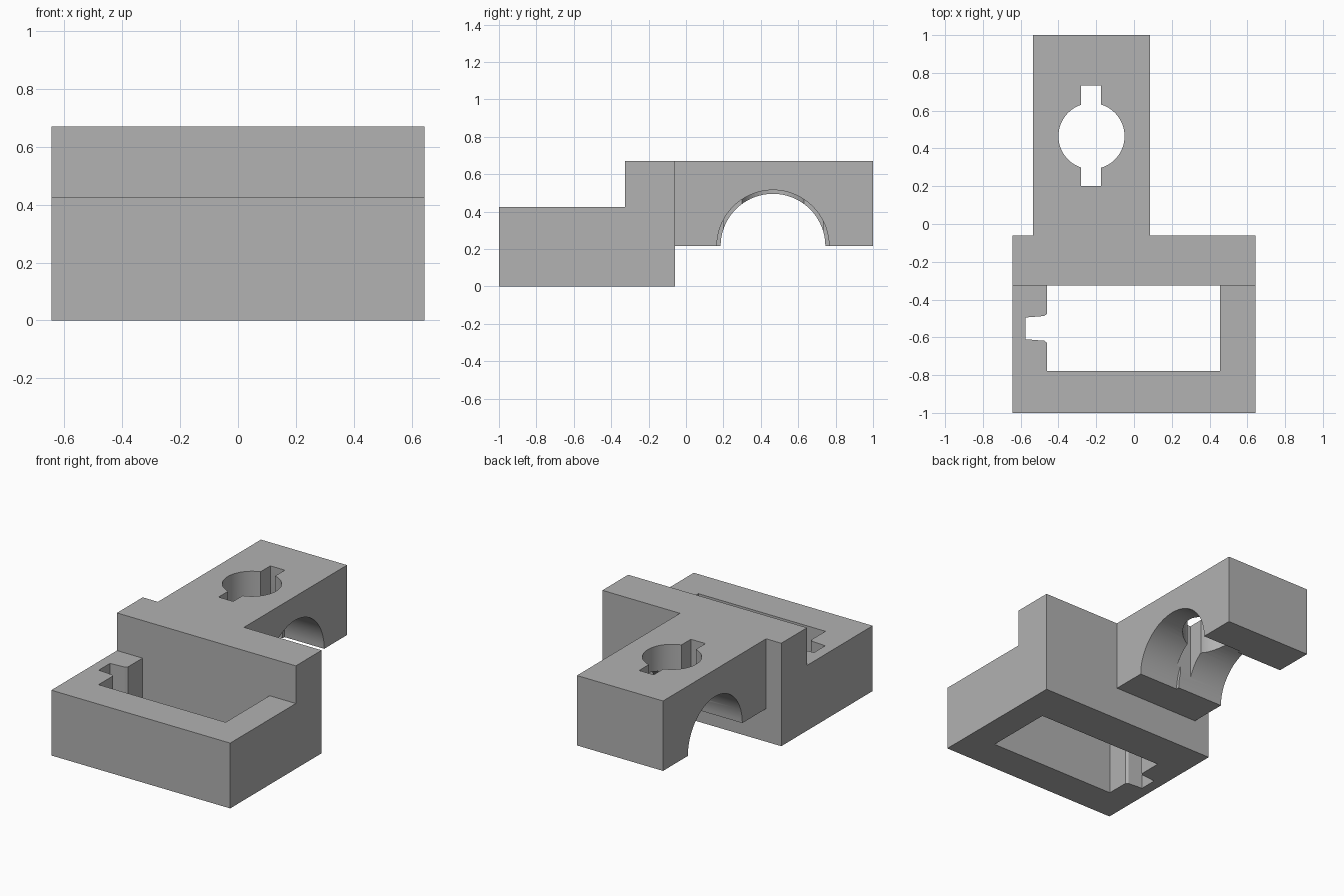
import bpy, bmesh, math
from mathutils import Vector

if "Cube" in bpy.data.objects:
    bpy.data.objects.remove(bpy.data.objects["Cube"], do_unlink=True)

grey = bpy.data.materials.new("plain grey")
grey.use_nodes = True
colour = (0.445, 0.445, 0.445, 1)
grey.diffuse_color = colour
grey.node_tree.nodes["Principled BSDF"].inputs["Base Color"].default_value = colour


def prism(name, outline, axis, low, high):
    """Extrude a closed outline: (y, z) points along x, or (x, y) points along z."""
    place = (lambda p: (low, p[0], p[1])) if axis == "x" else (lambda p: (p[0], p[1], low))
    step = Vector((high - low, 0, 0)) if axis == "x" else Vector((0, 0, high - low))
    bm = bmesh.new()
    face = bm.faces.new([bm.verts.new(place(p)) for p in outline])
    new = bmesh.ops.extrude_face_region(bm, geom=[face])["geom"]
    bmesh.ops.translate(bm, vec=step, verts=[v for v in new if isinstance(v, bmesh.types.BMVert)])
    bmesh.ops.recalc_face_normals(bm, faces=bm.faces)
    mesh = bpy.data.meshes.new(name)
    bm.to_mesh(mesh)
    bm.free()
    mesh.materials.append(grey)
    obj = bpy.data.objects.new(name, mesh)
    bpy.context.collection.objects.link(obj)
    return obj


def rect(a0, b0, a1, b1):
    return [(a0, b0), (a1, b0), (a1, b1), (a0, b1)]


def circle(a, b, r, n=72):
    return [(a + r * math.cos(2 * math.pi * i / n), b + r * math.sin(2 * math.pi * i / n))
            for i in range(n)]


def combine(target, tool, operation):
    tool.hide_render = True
    mod = target.modifiers.new(tool.name, "BOOLEAN")
    mod.object = tool
    mod.operation = operation
    mod.solver = "EXACT"
    bpy.context.view_layer.objects.active = target
    bpy.ops.object.modifier_apply(modifier=mod.name)
    bpy.data.objects.remove(tool, do_unlink=True)


# Stepped base block
bracket = prism("stepped_bracket",
                [(-1, 0), (-0.06, 0), (-0.06, 0.67), (-0.325, 0.67), (-0.325, 0.425), (-1, 0.425)],
                "x", -0.644, 0.644)

# Raised rear arm
arm = prism("rear_arm", rect(-0.535, -0.2, 0.085, 1), "z", 0.215, 0.67)
combine(bracket, arm, "UNION")

# Rectangular pocket with a flared notch on one side
pocket = prism("pocket_cutter",
               [(-0.46, -0.777), (0.455, -0.777), (0.455, -0.325), (-0.46, -0.325),
                (-0.46, -0.475), (-0.475, -0.487), (-0.575, -0.495),
                (-0.575, -0.61), (-0.475, -0.618), (-0.46, -0.63)],
               "z", -0.1, 0.55)
combine(bracket, pocket, "DIFFERENCE")

# Arch through the arm, wider on one half
for name, radius, low, high in (("narrow_arch", 0.28, -0.7, -0.15),
                                ("wide_arch", 0.30, -0.2, 0.3)):
    combine(bracket, prism(name, circle(0.465, 0.215, radius), "x", low, high), "DIFFERENCE")

# Round hole with key slots, open into the arch
combine(bracket, prism("round_hole", circle(-0.225, 0.465, 0.175), "z", 0.1, 0.8), "DIFFERENCE")
combine(bracket, prism("key_slot", rect(-0.28, 0.2, -0.175, 0.732), "z", 0.1, 0.8), "DIFFERENCE")

bpy.ops.object.select_all(action="DESELECT")
bracket.select_set(True)
bpy.context.view_layer.objects.active = bracket
bpy.ops.object.shade_smooth_by_angle(angle=math.radians(20))
